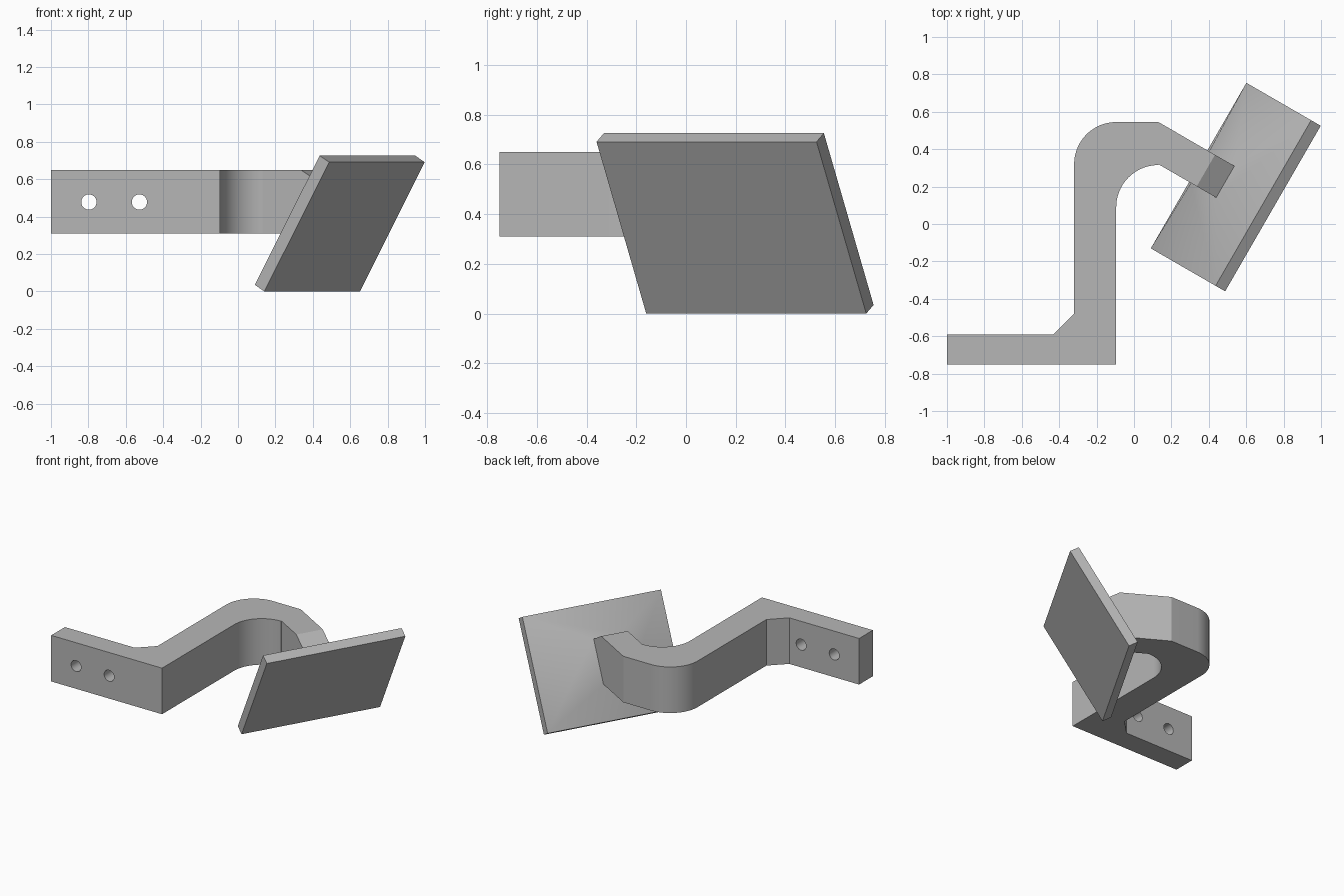
import bpy, bmesh
from math import radians, cos, sin
from mathutils import Matrix

cube = bpy.data.objects.get("Cube")
if cube:
    bpy.data.objects.remove(cube)

grey = bpy.data.materials.new("plain grey")
grey.use_nodes = True
grey.diffuse_color = (0.47, 0.47, 0.47, 1)
grey.node_tree.nodes["Principled BSDF"].inputs["Base Color"].default_value = grey.diffuse_color

Z0, Z1 = 0.31, 0.65            # bracket height range
U0, U1 = 0.342, 0.537          # bracket width at the angled end
TURN = Matrix.Rotation(radians(-30), 4, "Z")


def loft(name, start, end, turn=None, angle=20):
    """Join two matching outlines with side walls and caps."""
    bm = bmesh.new()
    a = [bm.verts.new(p) for p in start]
    b = [bm.verts.new(p) for p in end]
    n = len(a)
    bm.faces.new(a)
    bm.faces.new(b)
    for i in range(n):
        j = (i + 1) % n
        bm.faces.new((a[i], a[j], b[j], b[i]))
    if turn:
        bm.transform(turn)
    bmesh.ops.recalc_face_normals(bm, faces=bm.faces)
    mesh = bpy.data.meshes.new(name)
    bm.to_mesh(mesh)
    bm.free()
    mesh.materials.append(grey)
    obj = bpy.data.objects.new(name, mesh)
    bpy.context.collection.objects.link(obj)
    smooth(obj, angle)
    return obj


def smooth(obj, angle):
    bpy.ops.object.select_all(action="DESELECT")
    obj.select_set(True)
    bpy.context.view_layer.objects.active = obj
    bpy.ops.object.shade_smooth_by_angle(angle=radians(angle))


def arc(cx, cy, r, a0, a1, steps=20):
    return [(cx + r * cos(radians(a0 + (a1 - a0) * i / steps)),
             cy + r * sin(radians(a0 + (a1 - a0) * i / steps))) for i in range(steps + 1)]


def across(profile, u):
    return [(h, u, z) for h, z in profile]


# Bent arm with mounting foot
outline = [(-1, -0.75), (-0.095, -0.75)]
outline += arc(0.13, 0.09, 0.225, 180, 90)
outline += [(0.228, 0.489), (0.13, 0.545)]
outline += arc(-0.095, 0.32, 0.225, 90, 180)
outline += [(-0.32, -0.48), (-0.43, -0.59), (-1, -0.59)]
arm = loft("bracket_arm", [(x, y, Z0) for x, y in outline], [(x, y, Z1) for x, y in outline])

# Screw holes through the foot
for x in (-0.797, -0.527):
    ring = arc(x, 0.478, 0.041, 0, 345, 23)
    cutter = loft("hole_cutter", [(px, -0.9, pz) for px, pz in ring], [(px, -0.5, pz) for px, pz in ring])
    cutter.hide_render = True
    mod = arm.modifiers.new("hole", "BOOLEAN")
    mod.operation, mod.object, mod.solver = "DIFFERENCE", cutter, "EXACT"
    bpy.context.view_layer.objects.active = arm
    # keep the cut ahead of any smoothing modifier
    bpy.ops.object.modifier_move_to_index(modifier=mod.name, index=0)
    bpy.ops.object.modifier_apply(modifier=mod.name)
    bpy.data.objects.remove(cutter)
smooth(arm, 20)

# Angled end of the arm, cut to the tilt of the plate
low, high = (0.154, Z0), (0.31, 0.58)
head = [(-0.047, Z0), low, high, (0.19, Z1), (-0.047, Z1)]
loft("arm_head", across(head, U0), across(head, U1), TURN)

# Tilted plate
P0, P1 = -0.068, 0.954
back_low, back_high = (0.143, 0.035), (0.543, 0.726)
slab = [back_low, (0.202, 0), (0.602, 0.691), back_high]
loft("tilted_plate", across(slab, P0), across(slab, P1), TURN)


# Flared neck joining the arm end to the back of the plate
def patch(lo, hi, u0, u1):
    return across([lo, hi], u0) + across([hi, lo], u1)


loft("flared_neck", patch(low, high, U0, U1), patch(back_low, back_high, P0, P1), TURN, 38)
